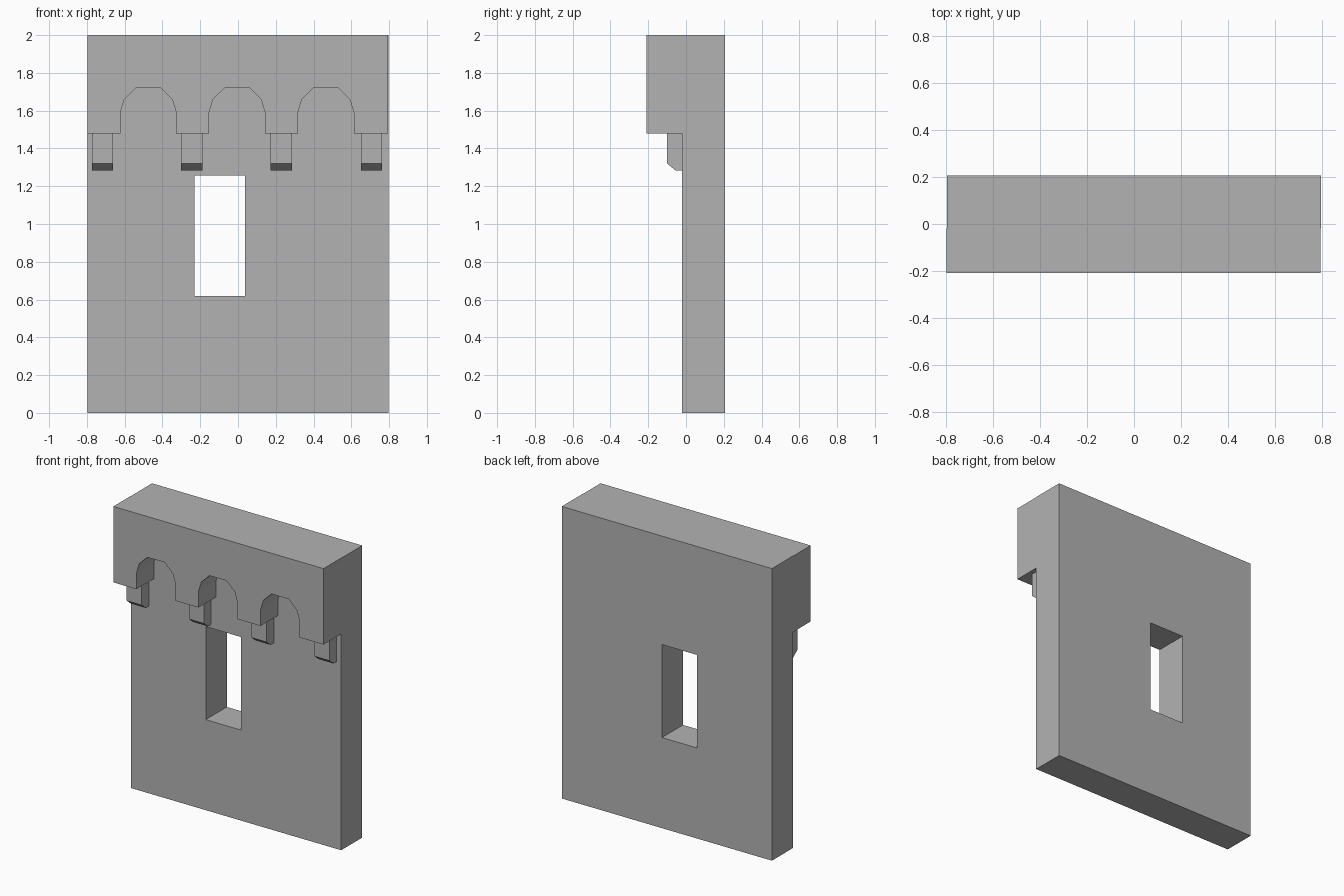
import bpy, bmesh

if "Cube" in bpy.data.objects:
    bpy.data.objects.remove(bpy.data.objects["Cube"])

# Dark grey stone shared by every part
stone = bpy.data.materials.new("stone")
stone.diffuse_color = (0.45, 0.45, 0.45, 1)
stone.use_nodes = True
stone.node_tree.nodes["Principled BSDF"].inputs["Base Color"].default_value = stone.diffuse_color


def prism(name, profile, axis, lo, hi):
    """Extrude a 2D profile: axis 'y' takes (x, z) points, axis 'x' takes (y, z) points."""
    bm = bmesh.new()
    place = (lambda p, t: (p[0], t, p[1])) if axis == 'y' else (lambda p, t: (t, p[0], p[1]))
    a = [bm.verts.new(place(p, lo)) for p in profile]
    b = [bm.verts.new(place(p, hi)) for p in profile]
    bm.faces.new(a)
    bm.faces.new(b[::-1])
    n = len(profile)
    for i in range(n):
        j = (i + 1) % n
        bm.faces.new((a[j], a[i], b[i], b[j]))
    bmesh.ops.recalc_face_normals(bm, faces=bm.faces)
    # split concave faces cleanly
    bmesh.ops.triangulate(bm, faces=[f for f in bm.faces if len(f.verts) > 4])
    mesh = bpy.data.meshes.new(name)
    bm.to_mesh(mesh)
    bm.free()
    mesh.materials.append(stone)
    obj = bpy.data.objects.new(name, mesh)
    bpy.context.collection.objects.link(obj)
    return obj


def rect(x0, x1, z0, z1):
    return [(x0, z0), (x1, z0), (x1, z1), (x0, z1)]


HALF, FRONT, FACE, BACK = 0.796, -0.209, -0.02, 0.207

# Wall slab with the window cut through it
wall = prism("wall", rect(-HALF, HALF, 0, 2), 'y', FACE, BACK)
cutter = prism("window_cutter", rect(-0.23, 0.037, 0.62, 1.257), 'y', -0.5, 0.5)
cutter.hide_render = True
mod = wall.modifiers.new("window", 'BOOLEAN')
mod.operation = 'DIFFERENCE'
mod.solver = 'EXACT'
mod.object = cutter
bpy.context.view_layer.objects.active = wall
bpy.ops.object.modifier_apply(modifier=mod.name)
bpy.data.objects.remove(cutter)

# Overhanging parapet with three faceted arches along its lower edge
arch = [(-0.148, 1.48), (-0.148, 1.59), (-0.127, 1.66), (-0.065, 1.721)]
arch += [(-x, z) for x, z in reversed(arch)]
outline = [(-HALF - 0.002, 2), (-HALF - 0.002, 1.48)]
for cx in (-0.475, -0.005, 0.465):
    outline += [(cx + x, z) for x, z in arch]
outline += [(HALF - 0.002, 1.48), (HALF - 0.002, 2)]
prism("arched_parapet", outline, 'y', FRONT, FACE)

# Corbels with a chamfered lower front edge
corbel = [(FACE, 1.48), (-0.10, 1.48), (-0.10, 1.32), (-0.055, 1.283), (FACE, 1.283)]
for i, cx in enumerate((-0.717, -0.245, 0.229, 0.706)):
    prism(f"corbel_{i + 1}", corbel, 'x', cx - 0.056, cx + 0.056)
